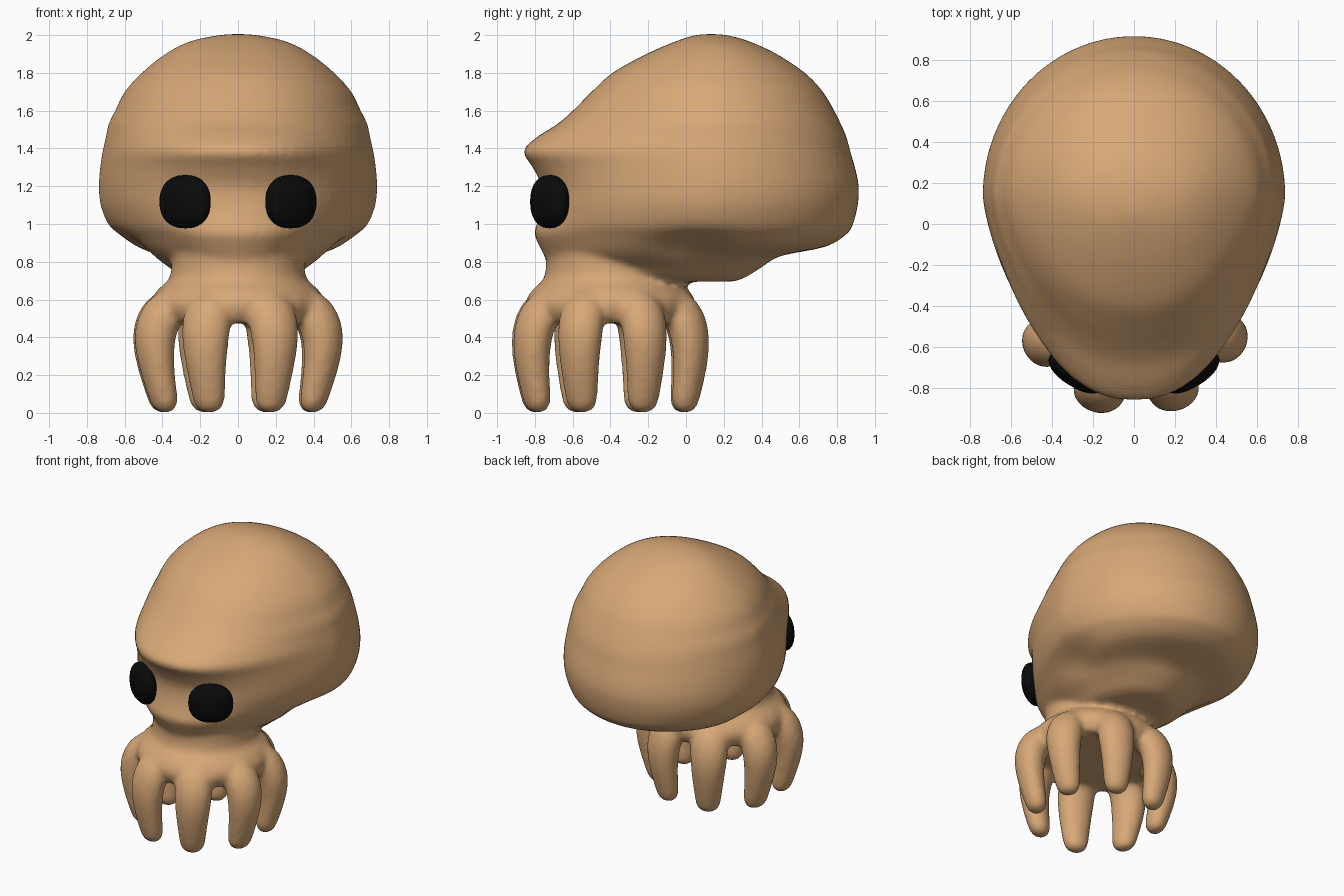
import bpy, bmesh
from math import sin, cos, pi, copysign, radians, exp
from mathutils import Vector, Matrix

if "Cube" in bpy.data.objects:
    bpy.data.objects.remove(bpy.data.objects["Cube"])


def material(name, rgb):
    m = bpy.data.materials.new(name)
    m.diffuse_color = (*rgb, 1)
    m.use_nodes = True
    m.node_tree.nodes["Principled BSDF"].inputs["Base Color"].default_value = m.diffuse_color
    return m


TAN = material("tan skin", (0.68, 0.39, 0.185))
BLACK = material("black eye", (0.003, 0.003, 0.003))


def loft(bm, rings):
    """Skin a stack of closed rings and cap both ends."""
    rows = [[bm.verts.new(p) for p in ring] for ring in rings]
    n = len(rows[0])
    faces = [bm.faces.new(rows[0][::-1]), bm.faces.new(rows[-1])]
    for a, b in zip(rows, rows[1:]):
        for i in range(n):
            j = (i + 1) % n
            faces.append(bm.faces.new((a[i], a[j], b[j], b[i])))
    bmesh.ops.recalc_face_normals(bm, faces=faces)


def spline(rows, steps=4):
    """Catmull-Rom smoothing of a table of stations."""
    rows = [Vector(r) for r in rows]
    out = []
    for i in range(len(rows) - 1):
        p, a, b = rows[max(i - 1, 0)], rows[i], rows[i + 1]
        q = rows[min(i + 2, len(rows) - 1)]
        for k in range(steps):
            t = k / steps
            out.append(0.5 * (2 * a + (b - p) * t + (2 * p - 5 * a + 4 * b - q) * t ** 2
                              + (3 * a - p - 3 * b + q) * t ** 3))
    return out + [rows[-1]]


def spow(v, e):
    return copysign(abs(v) ** e, v)


def egg(z, front, back, width, cheek, n=64):
    """Horizontal head section: round behind, tapering to the face.
    The brow and chin ridges (front) fade to the cheek line at the sides."""
    mid = min(0.14, front + (back - front) * 0.58)
    b = 1.4 + 0.4 * min(max((z - 1.5) / 0.4, 0), 1)
    pts = []
    for i in range(n):
        a = 2 * pi * i / n
        s, c = sin(a), cos(a)
        if s < 0:
            w = min(max((-s - 0.78) / 0.18, 0), 1)
            w = w * w * (3 - 2 * w)
            f = cheek + (front - cheek) * w
            x, y = spow(c, 2 / 2.2), mid - (mid - f) * abs(s) ** (2 / b)
        else:
            x, y = c, mid + (back - mid) * s
        # Hollow under each side, behind the neck
        x *= 1 - 0.14 * exp(-((y - 0.04) / 0.2) ** 2 - ((z - 0.87) / 0.07) ** 2)
        pts.append((x * width, y, z))
    return pts


bm = bmesh.new()

# Head: height, front y, back y, half width, cheek y
loft(bm, [egg(*s) for s in spline([
    (0.695, -0.55, 0.25, 0.20, -0.55), (0.715, -0.69, 0.31, 0.29, -0.69),
    (0.77, -0.72, 0.40, 0.37, -0.72), (0.83, -0.75, 0.50, 0.48, -0.74),
    (0.88, -0.775, 0.74, 0.575, -0.755), (0.95, -0.805, 0.855, 0.65, -0.77),
    (1.00, -0.79, 0.885, 0.69, -0.775), (1.10, -0.765, 0.91, 0.728, -0.775),
    (1.20, -0.765, 0.915, 0.737, -0.775), (1.30, -0.812, 0.895, 0.73, -0.80),
    (1.385, -0.862, 0.87, 0.717, -0.845), (1.46, -0.79, 0.85, 0.70, -0.775),
    (1.53, -0.68, 0.82, 0.685, -0.68), (1.60, -0.60, 0.785, 0.65, -0.60),
    (1.70, -0.50, 0.725, 0.60, -0.50), (1.80, -0.39, 0.63, 0.51, -0.39),
    (1.90, -0.21, 0.48, 0.385, -0.21), (1.965, -0.06, 0.34, 0.26, -0.06),
    (1.995, 0.03, 0.24, 0.13, 0.03), (2.005, 0.09, 0.17, 0.05, 0.09)])])

# Skirt joining the tentacles under the head
CENTRE = Vector((0, -0.4, 0))
loft(bm, [[CENTRE + Vector((r * cos(a * pi / 16) * 1.03, r * sin(a * pi / 16), z))
           for a in range(32)]
          for z, r in spline([(0.475, 0.41), (0.53, 0.445), (0.59, 0.45), (0.65, 0.415),
                              (0.72, 0.35), (0.85, 0.34)])])

# Eight tentacles: distance from centre, height, thickness
PATH = [tuple(v) for v in spline([
    (0.24, 0.63, 0.08), (0.33, 0.59, 0.105), (0.405, 0.525, 0.122),
    (0.445, 0.43, 0.122), (0.455, 0.31, 0.112), (0.443, 0.18, 0.098),
    (0.425, 0.07, 0.085), (0.42, 0.025, 0.066), (0.419, 0.001, 0.03)], 2)]
for k in range(8):
    turn = Matrix.Rotation(radians(24 + 45 * k), 3, 'Z')
    rings = []
    for i, (r, z, t) in enumerate(PATH):
        a, b = PATH[max(i - 1, 0)], PATH[min(i + 1, len(PATH) - 1)]
        d = Vector((b[0] - a[0], 0, b[1] - a[1])).normalized()
        side = Vector((0, 1, 0))
        up = side.cross(d)
        ring = []
        for q in range(16):
            p = turn @ (Vector((r, 0, z)) + t * (side * cos(q * pi / 8)
                                                 + up * sin(q * pi / 8) * 0.83))
            p.x *= 1 + 0.07 * min(z / 0.4, 1)
            ring.append(CENTRE + p)
        rings.append(ring)
    loft(bm, rings)

mesh = bpy.data.meshes.new("body")
bm.to_mesh(mesh)
bm.free()
body = bpy.data.objects.new("body", mesh)
bpy.context.collection.objects.link(body)
mesh.materials.append(TAN)

# Fuse head, skirt and tentacles into one soft skin
fuse = body.modifiers.new("fuse", 'REMESH')
fuse.mode = 'VOXEL'
fuse.voxel_size = 0.018
fuse.use_smooth_shade = True
soft = body.modifiers.new("soften", 'SMOOTH')
soft.factor = 0.5
soft.iterations = 8

# Eyes: flattened, slightly square ellipsoids turned outward
for side, name in ((-1, "left_eye"), (1, "right_eye")):
    eb = bmesh.new()
    bmesh.ops.create_uvsphere(eb, u_segments=32, v_segments=20, radius=1)
    place = (Matrix.Translation((side * 0.28, -0.722, 1.118))
             @ Matrix.Rotation(side * radians(32), 4, 'Z'))
    for v in eb.verts:
        x, y, z = v.co
        v.co = place @ Vector((spow(x, 0.87) * 0.153, y * 0.072, spow(z, 0.87) * 0.141))
    for f in eb.faces:
        f.smooth = True
    em = bpy.data.meshes.new(name)
    eb.to_mesh(em)
    eb.free()
    em.materials.append(BLACK)
    bpy.context.collection.objects.link(bpy.data.objects.new(name, em))
